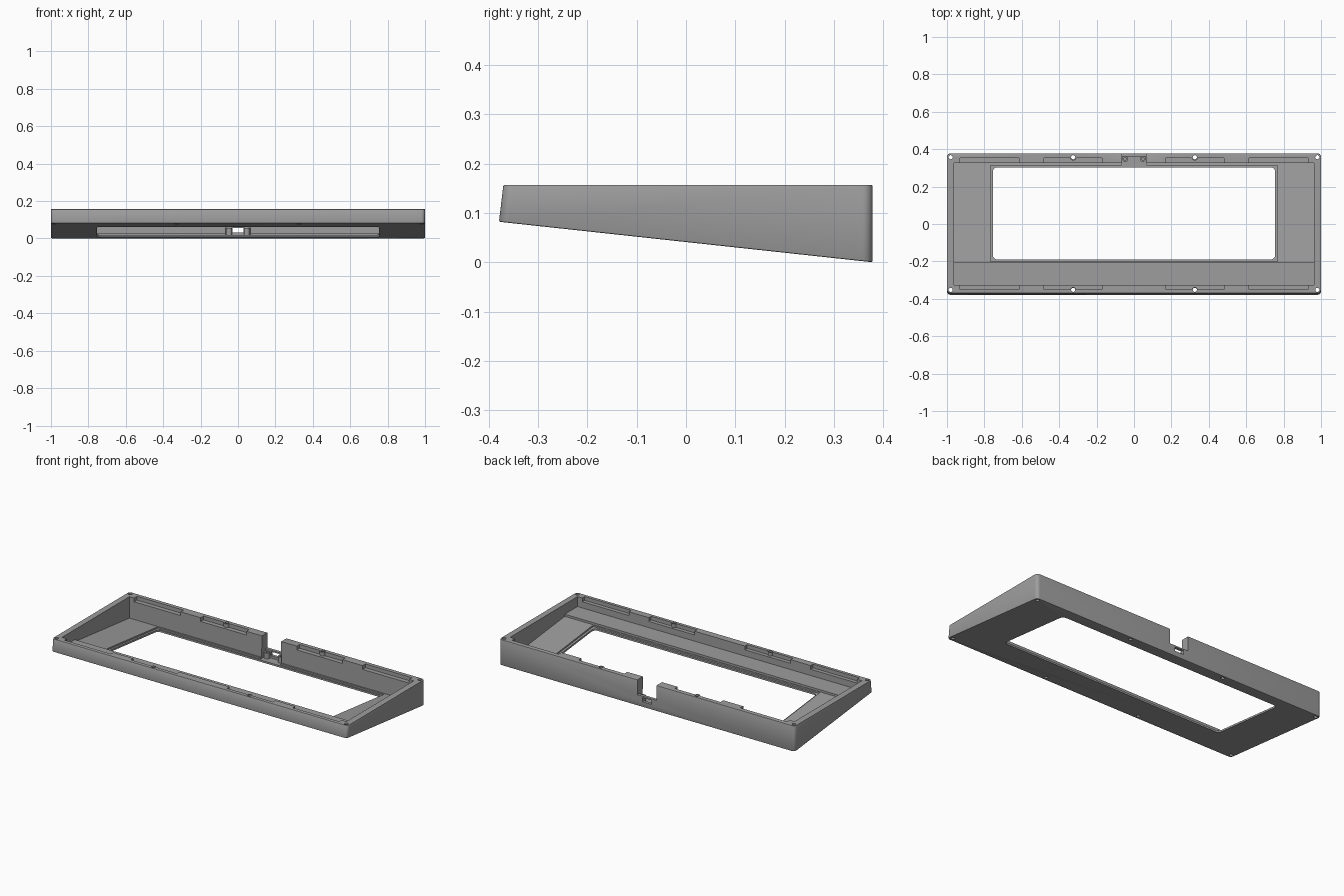
import bpy, bmesh, math
from mathutils import Matrix

if "Cube" in bpy.data.objects:
    bpy.data.objects.remove(bpy.data.objects["Cube"])

grey = bpy.data.materials.new("mid_grey")
grey.diffuse_color = (0.34, 0.34, 0.34, 1)
grey.use_nodes = True
grey.node_tree.nodes["Principled BSDF"].inputs["Base Color"].default_value = grey.diffuse_color


def bottom(y):
    """Height of the sloping underside."""
    return 0.082 - (y + 0.379) * 0.082 / 0.757


def finish(bm, name):
    bmesh.ops.recalc_face_normals(bm, faces=bm.faces)
    me = bpy.data.meshes.new(name)
    bm.to_mesh(me)
    bm.free()
    ob = bpy.data.objects.new(name, me)
    bpy.context.collection.objects.link(ob)
    me.materials.append(grey)
    return ob


def prism(name, half_x, profile, corner=0, rim=0):
    """Extrude a (y, z) profile along x; optionally round corners and rims."""
    bm = bmesh.new()
    f = bm.faces.new([bm.verts.new((-half_x, y, z)) for y, z in profile])
    r = bmesh.ops.extrude_face_region(bm, geom=[f])
    for v in r["geom"]:
        if isinstance(v, bmesh.types.BMVert):
            v.co.x = half_x
    bmesh.ops.recalc_face_normals(bm, faces=bm.faces)
    if corner:
        up = [e for e in bm.edges
              if abs(e.verts[0].co.z - e.verts[1].co.z) > 0.9 * e.calc_length()]
        bmesh.ops.bevel(bm, geom=up, offset=corner, segments=6,
                        affect='EDGES', profile=0.5)
    if rim:
        bm.normal_update()
        caps = [f for f in bm.faces if abs(f.normal.z) > 0.9]
        edges = {e for f in caps for e in f.edges}
        bmesh.ops.bevel(bm, geom=list(edges), offset=rim, segments=2,
                        affect='EDGES', profile=0.5)
    return finish(bm, name)


def box(name, x0, x1, y0, y1, z0, z1):
    ob = prism(name, (x1 - x0) / 2, [(y0, z0), (y1, z0), (y1, z1), (y0, z1)])
    ob.data.transform(Matrix.Translation(((x0 + x1) / 2, 0, 0)))
    return ob


def cylinder(name, x, y, r, z0, z1):
    bm = bmesh.new()
    bmesh.ops.create_cone(bm, cap_ends=True, segments=20, radius1=r, radius2=r,
                          depth=z1 - z0,
                          matrix=Matrix.Translation((x, y, (z0 + z1) / 2)))
    return finish(bm, name)


# Wedge-shaped outer shell
case = prism("case_shell", 1.0,
             [(-0.379, 0.082), (-0.37, 0.157), (0.378, 0.157), (0.378, 0.0)],
             corner=0.02, rim=0.003)


def combine(tool, op='DIFFERENCE'):
    m = case.modifiers.new("combine", 'BOOLEAN')
    m.operation, m.solver, m.object = op, 'EXACT', tool
    bpy.context.view_layer.objects.active = case
    bpy.ops.object.modifier_apply(modifier=m.name)
    bpy.data.objects.remove(tool)


# Main cavity with a raised shelf along the front
T = 0.02
combine(prism("cavity", 0.962,
              [(-0.326, 0.3), (-0.326, 0.096), (-0.203, 0.096),
               (-0.203, bottom(-0.203) + T), (0.325, bottom(0.325) + T), (0.325, 0.3)]))

# Recessed ledge and rounded floor window
combine(prism("ledge", 0.768,
              [(-0.2, 0.3), (-0.2, bottom(-0.2) + 0.011),
               (0.313, bottom(0.313) + 0.011), (0.313, 0.3)]))
combine(prism("window", 0.755,
              [(-0.19, -0.2), (0.303, -0.2), (0.303, 0.4), (-0.19, 0.4)], corner=0.025))

# Clip pockets in the front and back walls
for side in (-1, 1):
    for a, b in ((0.17, 0.48), (0.615, 0.93)):
        x0, x1 = sorted((side * a, side * b))
        combine(box("pocket", x0, x1, 0.30, 0.352, 0.134, 0.3))
        combine(box("pocket", x0, x1, -0.349, -0.30, 0.134, 0.3))

# Screw bosses standing in the inner pockets
for x in (-0.325, 0.325):
    for y, r in ((0.357, 0.018), (-0.352, 0.015)):
        combine(cylinder("boss", x, y, r, 0.115, 0.157), 'UNION')

# Connector notch, inner pocket and slot in the back wall
combine(box("notch", -0.065, 0.065, 0.29, 0.45, 0.066, 0.3))
combine(box("socket", -0.067, 0.067, 0.305, 0.36, 0.018, 0.08))
combine(box("slot", -0.03, 0.03, 0.33, 0.45, 0.032, 0.057))

# Connector posts
for x in (-0.047, 0.047):
    combine(cylinder("post", x, 0.348, 0.016, 0.012, 0.055), 'UNION')
    combine(cylinder("post_hole", x, 0.348, 0.007, 0.025, 0.08))

# Vertical screw holes
for x in (-0.98, -0.325, 0.325, 0.98):
    for y in (-0.352, 0.357):
        combine(cylinder("screw_hole", x, y, 0.011, -0.2, 0.4))

case.select_set(True)
bpy.context.view_layer.objects.active = case
bpy.ops.object.shade_smooth_by_angle(angle=math.radians(30))
